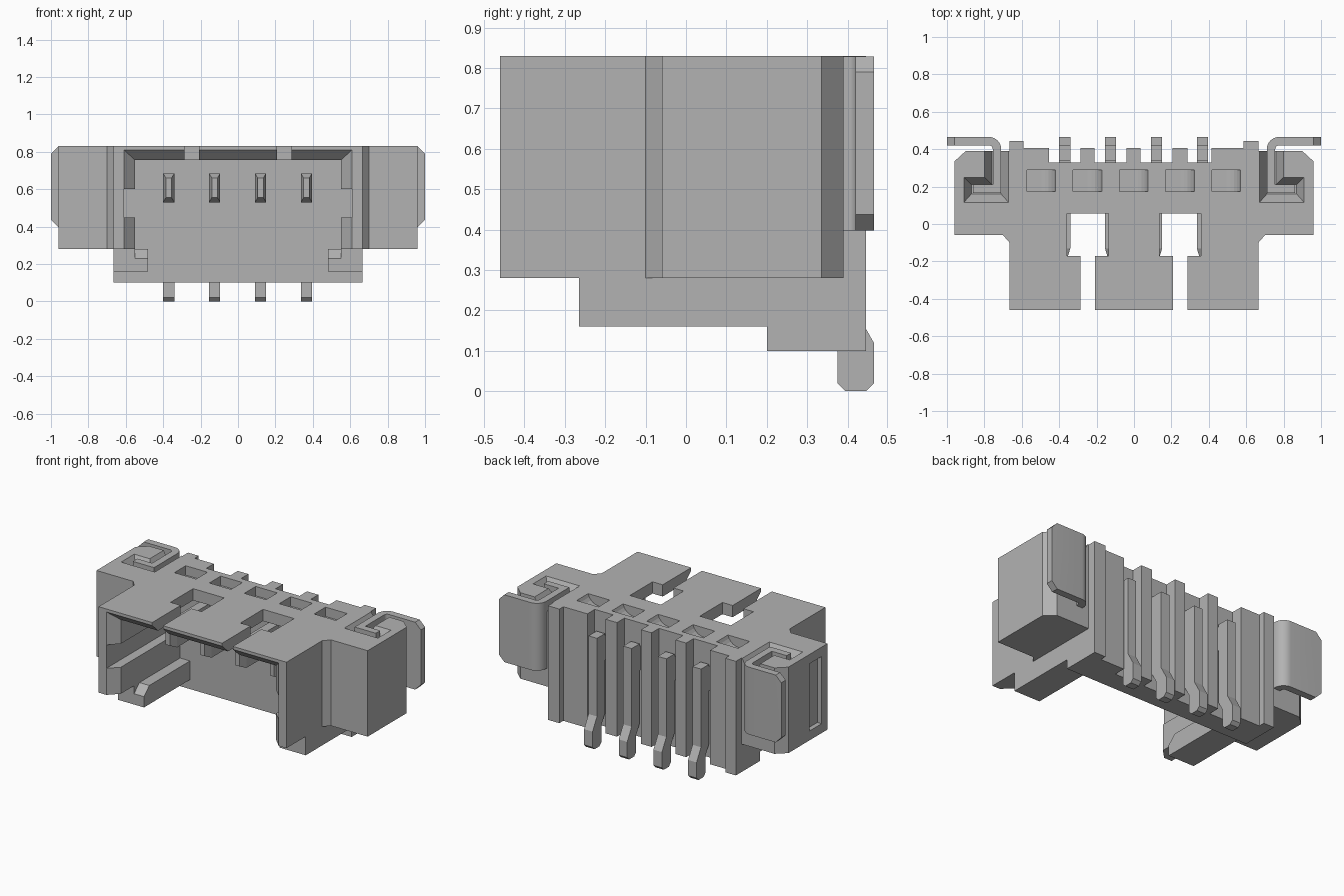
import bpy, bmesh, math

old = bpy.data.objects.get("Cube")
if old:
    bpy.data.objects.remove(old, do_unlink=True)

grey = bpy.data.materials.new("plain grey")
grey.use_nodes = True
GREY = (0.45, 0.45, 0.45, 1)
grey.diffuse_color = GREY
grey.node_tree.nodes["Principled BSDF"].inputs["Base Color"].default_value = GREY


def loft(name, loop_a, loop_b):
    """Closed solid between two matching point loops."""
    bm = bmesh.new()
    a = [bm.verts.new(p) for p in loop_a]
    b = [bm.verts.new(p) for p in loop_b]
    bm.faces.new(a)
    bm.faces.new(b[::-1])
    n = len(a)
    for i in range(n):
        j = (i + 1) % n
        bm.faces.new((a[i], b[i], b[j], a[j]))
    bmesh.ops.recalc_face_normals(bm, faces=bm.faces)
    mesh = bpy.data.meshes.new(name)
    bm.to_mesh(mesh)
    bm.free()
    mesh.materials.append(grey)
    ob = bpy.data.objects.new(name, mesh)
    bpy.context.collection.objects.link(ob)
    return ob


def plan(name, pts, z0, z1, s=1):
    return loft(name, [(s * x, y, z0) for x, y in pts], [(s * x, y, z1) for x, y in pts])


def across(name, pts, x0, x1):
    return loft(name, [(x0, y, z) for y, z in pts], [(x1, y, z) for y, z in pts])


def upright(name, pts, y0, y1):
    return loft(name, [(x, y0, z) for x, z in pts], [(x, y1, z) for x, z in pts])


def box(name, x0, x1, y0, y1, z0, z1):
    return plan(name, [(x0, y0), (x1, y0), (x1, y1), (x0, y1)], z0, z1)


def combine(ob, other, op="DIFFERENCE"):
    mod = ob.modifiers.new("combine", "BOOLEAN")
    mod.operation = op
    mod.solver = "EXACT"
    mod.object = other
    bpy.context.view_layer.objects.active = ob
    bpy.ops.object.modifier_apply(modifier=mod.name)
    bpy.data.objects.remove(other, do_unlink=True)


TOP, SIDE, FRONT, BACK = 0.83, 0.665, -0.46, 0.33

# Hollow housing, open at the front and below
housing = box("housing", -SIDE, SIDE, FRONT, BACK, 0.10, TOP)
combine(housing, box("cavity", -0.55, 0.55, -0.6, 0.2, 0, 0.755))
combine(housing, box("underside", -0.8, 0.8, -0.6, 0.2, 0, 0.28))
combine(housing, box("side_grooves", -0.61, 0.61, -0.6, 0.2, 0.45, 0.60))


def mouth(w, h, y):
    return [(-w, y, 0.2), (w, y, 0.2), (w, y, h), (-w, y, h)]


combine(housing, loft("lead_in", mouth(0.62, 0.82, FRONT - 0.01), mouth(0.55, 0.755, -0.40)))

# Rails under the side walls with sloped tips
for s in (-1, 1):
    rail = box("rail", min(s * 0.48, s * SIDE), max(s * 0.48, s * SIDE), -0.265, 0.21, 0.16, 0.28)
    slope = [(-0.28, 0.215), (-0.28, 0.3), (-0.19, 0.3)]
    combine(rail, across("slope", slope, s * 0.47, s * 0.55))
    combine(housing, rail, "UNION")

# Ribs on the rear wall
for x0, x1, y in ((-SIDE, -0.59, 0.445), (-0.59, -0.455, 0.405), (-0.285, -0.21, 0.405),
                  (-0.04, 0.035, 0.405), (0.205, 0.285, 0.405), (0.415, 0.585, 0.405),
                  (0.585, SIDE, 0.445)):
    combine(housing, box("rib", x0, x1, 0.3, y, 0.10, TOP), "UNION")

# Side wings with tapered pockets
wing_plan = [(0.62, -0.10), (SIDE, -0.10), (0.70, -0.06), (0.96, -0.06), (0.96, 0.335),
             (0.90, 0.39), (0.62, 0.39)]
pocket_top = [(0.67, 0.115), (0.91, 0.115), (0.91, 0.25), (0.80, 0.25), (0.80, 0.45), (0.67, 0.45)]
pocket_low = [(0.71, 0.16), (0.87, 0.16), (0.87, 0.21), (0.76, 0.21), (0.76, 0.45), (0.71, 0.45)]
for s in (-1, 1):
    combine(housing, plan("wing", wing_plan, 0.28, TOP, s), "UNION")
    combine(housing, loft("pocket", [(s * x, y, TOP + 0.002) for x, y in pocket_top],
                          [(s * x, y, 0.76) for x, y in pocket_low]))
combine(housing, box("side_window", -1, -0.93, 0.0, 0.12, 0.34, 0.77))

# T-shaped openings in the roof
for c in (-0.2475, 0.2475):
    tee = [(-0.038, -0.5), (0.038, -0.5), (0.038, -0.172), (0.11, -0.172), (0.11, 0.057),
           (-0.11, 0.057), (-0.11, -0.172), (-0.038, -0.172)]
    combine(housing, plan("tee", [(c + x, y) for x, y in tee], 0.7, 0.9))

# Scooped dimples in the roof
for i in range(-2, 3):
    c = i * 0.2475
    scoop = [(c - 0.078, 0.85), (c - 0.078, 0.77)]
    for k in range(7):
        a = k * math.pi / 12
        scoop.append((c + 0.078 * math.sin(a), 0.85 - 0.08 * math.cos(a)))
    combine(housing, upright("scoop", scoop, 0.175, 0.29))

# Bent mounting tabs
def arc(cx, cy, r, a0, a1, n=8):
    return [(cx + r * math.cos(math.radians(a0 + (a1 - a0) * i / n)),
             cy + r * math.sin(math.radians(a0 + (a1 - a0) * i / n))) for i in range(n + 1)]


tab_plan = ([(1.0, 0.465)] + arc(0.775, 0.40, 0.065, 90, 180)
            + [(0.71, 0.165), (0.86, 0.165), (0.86, 0.21), (0.755, 0.21)]
            + arc(0.775, 0.40, 0.02, 180, 90) + [(1.0, 0.42)])
for s, side in ((1, "left"), (-1, "right")):
    tab = plan(side + "_mounting_tab", tab_plan, 0.398, TOP - 0.001, s)
    for z, d in ((0.398, 0.04), (TOP, -0.04)):
        corner = [(s * 1.01, z - d / 4), (s * 1.01, z + d * 1.25), (s * 0.95, z - d / 4)]
        combine(tab, upright("corner", corner, 0.4, 0.5))
    tab.select_set(True)
    bpy.context.view_layer.objects.active = tab
    bpy.ops.object.shade_smooth_by_angle(angle=math.radians(30))
    tab.select_set(False)

# Bent contact pins with tapered tips
pin_side = [(-0.13, 0.53), (0.34, 0.53), (0.34, 0.19), (0.375, 0.13), (0.375, 0.02), (0.395, 0),
            (0.445, 0), (0.465, 0.02), (0.465, 0.12), (0.42, 0.20), (0.42, 0.70),
            (0.34, 0.70), (0.34, 0.685), (-0.13, 0.685)]
for i in range(4):
    c = -0.3705 + i * 0.2455
    pin = across("contact_pin", pin_side, c - 0.03, c + 0.03)

    def section(w, z0, z1, y):
        return [(c - w, y, z0), (c + w, y, z0), (c + w, y, z1), (c - w, y, z1)]

    combine(pin, loft("tip", section(0.015, 0.555, 0.66, -0.18),
                      section(0.03, 0.53, 0.685, -0.13)), "UNION")
